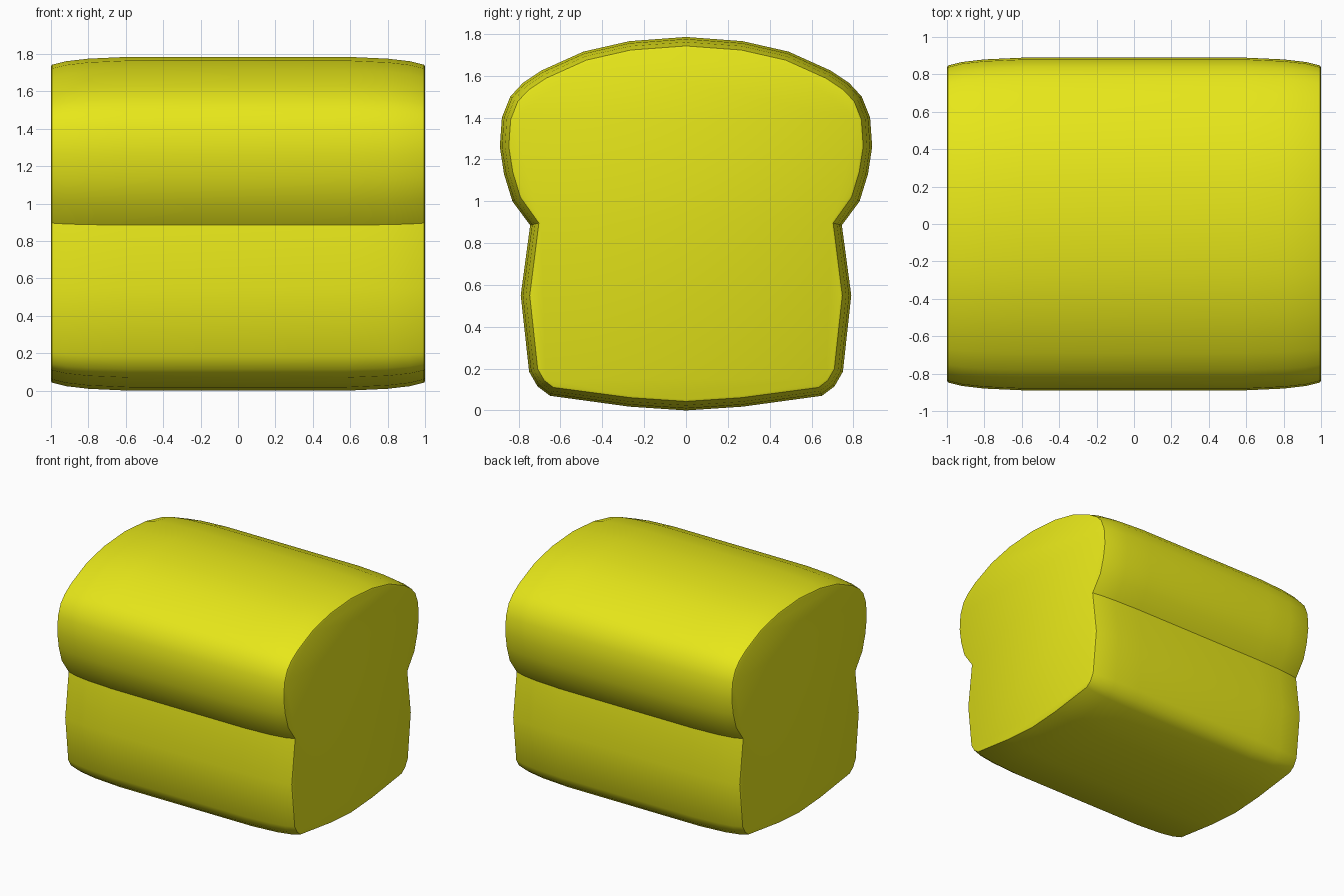
import bpy, bmesh, math
from mathutils import Vector

if "Cube" in bpy.data.objects:
    bpy.data.objects.remove(bpy.data.objects["Cube"])

# Half of the slice outline (y, z), bottom centre to top centre
HALF = [(0, 0.0), (0.27, 0.018), (0.65, 0.07), (0.71, 0.115), (0.75, 0.185),
        (0.79, 0.55), (0.745, 0.885), (0.83, 1.0), (0.87, 1.13), (0.89, 1.26),
        (0.88, 1.40), (0.84, 1.50), (0.78, 1.565), (0.69, 1.625),
        (0.49, 1.715), (0.27, 1.765), (0, 1.785)]
outline = [Vector(p) for p in HALF] + [Vector((-y, z)) for y, z in HALF[-2:0:-1]]

# Stations along the loaf: (distance from the middle, inset of the outline)
HALF_STATIONS = [(0.58, 0.0), (0.80, 0.01), (0.92, 0.024), (0.995, 0.043), (1.0, 0.053)]
stations = [(-x, d) for x, d in reversed(HALF_STATIONS)] + HALF_STATIONS


def inset(points, d):
    """Move every point of a counter-clockwise outline inwards by d."""
    result = []
    for i, p in enumerate(points):
        a = (p - points[i - 1]).normalized()
        b = (points[(i + 1) % len(points)] - p).normalized()
        n = Vector((-(a + b).y, (a + b).x)).normalized()
        result.append(p + n * d)
    return result


# Loaf body: rings skinned along x, closed with flat ends
bm = bmesh.new()
rings = [[bm.verts.new((x, p.x, p.y)) for p in inset(outline, d)] for x, d in stations]
n = len(outline)
for r0, r1 in zip(rings, rings[1:]):
    for i in range(n):
        j = (i + 1) % n
        bm.faces.new((r0[i], r0[j], r1[j], r1[i]))
bm.faces.new(rings[0])
bm.faces.new(rings[-1])
bmesh.ops.recalc_face_normals(bm, faces=bm.faces)
mesh = bpy.data.meshes.new("bread_loaf")
bm.to_mesh(mesh)
bm.free()
loaf = bpy.data.objects.new("bread_loaf", mesh)
bpy.context.collection.objects.link(loaf)

# Smooth crust with a sharp side crease and end rims
bpy.context.view_layer.objects.active = loaf
loaf.select_set(True)
bpy.ops.object.shade_smooth_by_angle(angle=math.radians(38))

crust = bpy.data.materials.new("yellow_crust")
crust.diffuse_color = (0.8, 0.8, 0.01, 1)
crust.use_nodes = True
crust.node_tree.nodes["Principled BSDF"].inputs["Base Color"].default_value = crust.diffuse_color
mesh.materials.append(crust)
